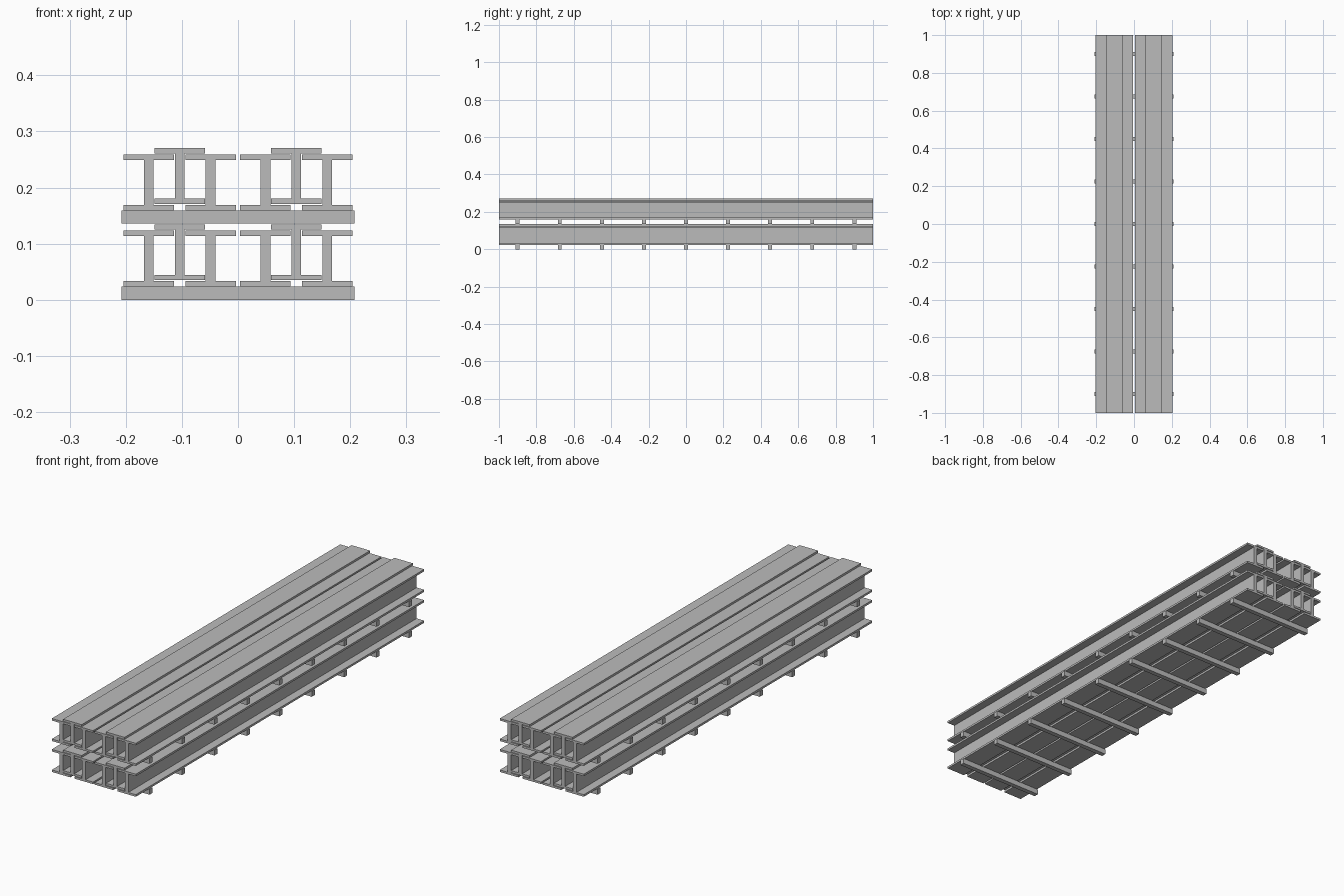
import bpy

cube = bpy.data.objects.get("Cube")
if cube:
    bpy.data.objects.remove(cube)

# Plain grey steel
steel = bpy.data.materials.new("grey_steel")
steel.use_nodes = True
colour = (0.5, 0.5, 0.5, 1)
steel.diffuse_color = colour
steel.node_tree.nodes["Principled BSDF"].inputs["Base Color"].default_value = colour

LENGTH = 2.0
BEAM_HEIGHT, FLANGE_WIDTH = 0.099, 0.09
FLANGE, WEB = 0.009, 0.017
LAYER_STEP = 0.1355
SKID_HEIGHT, SKID_WIDTH, SKID_LENGTH = 0.0235, 0.021, 0.416


def add_object(name, verts, faces):
    mesh = bpy.data.meshes.new(name)
    mesh.from_pydata(verts, [], faces)
    mesh.materials.append(steel)
    obj = bpy.data.objects.new(name, mesh)
    bpy.context.collection.objects.link(obj)
    return obj


def extrude_profile(name, profile, length):
    """Extrude a counter-clockwise xz profile along y, centred on the origin."""
    n = len(profile)
    verts = [(x, y, z) for y in (-length / 2, length / 2) for x, z in profile]
    faces = [tuple(range(n)), tuple(reversed(range(n, 2 * n)))]
    faces += [(i, i + n, (i + 1) % n + n, (i + 1) % n) for i in range(n)]
    return add_object(name, verts, faces)


# I-beam cross-section: right half, then its mirror
f, w, h = FLANGE_WIDTH / 2, WEB / 2, BEAM_HEIGHT
right = [(f, 0), (f, FLANGE), (w, FLANGE), (w, h - FLANGE), (f, h - FLANGE), (f, h)]
i_profile = right + [(-x, z) for x, z in reversed(right)]

# Skid cross-section, turned to run across the stack
s = SKID_WIDTH / 2
skid_profile = [(-s, 0), (s, 0), (s, SKID_HEIGHT), (-s, SKID_HEIGHT)]

beam_mesh = skid_mesh = None
for layer, level in enumerate(("lower", "upper")):
    base = layer * LAYER_STEP

    # Two bundles of three interlocked beams, the middle one raised
    for side, bundle_x in (("right", -0.104), ("left", 0.104)):
        for place, dx, lift in (("first", -0.055, 0), ("middle", 0, 0.0115), ("last", 0.055, 0)):
            beam = extrude_profile(f"{level}_{side}_{place}_beam", i_profile, LENGTH)
            beam.location = (bundle_x + dx, 0, base + SKID_HEIGHT + 0.0005 + lift)

    # Nine cross skids under the layer
    for i in range(9):
        skid = extrude_profile(f"{level}_skid_{i + 1}", skid_profile, SKID_LENGTH)
        skid.rotation_euler.z = 1.5707963
        skid.location = (0, (i - 4) * 0.225, base)
